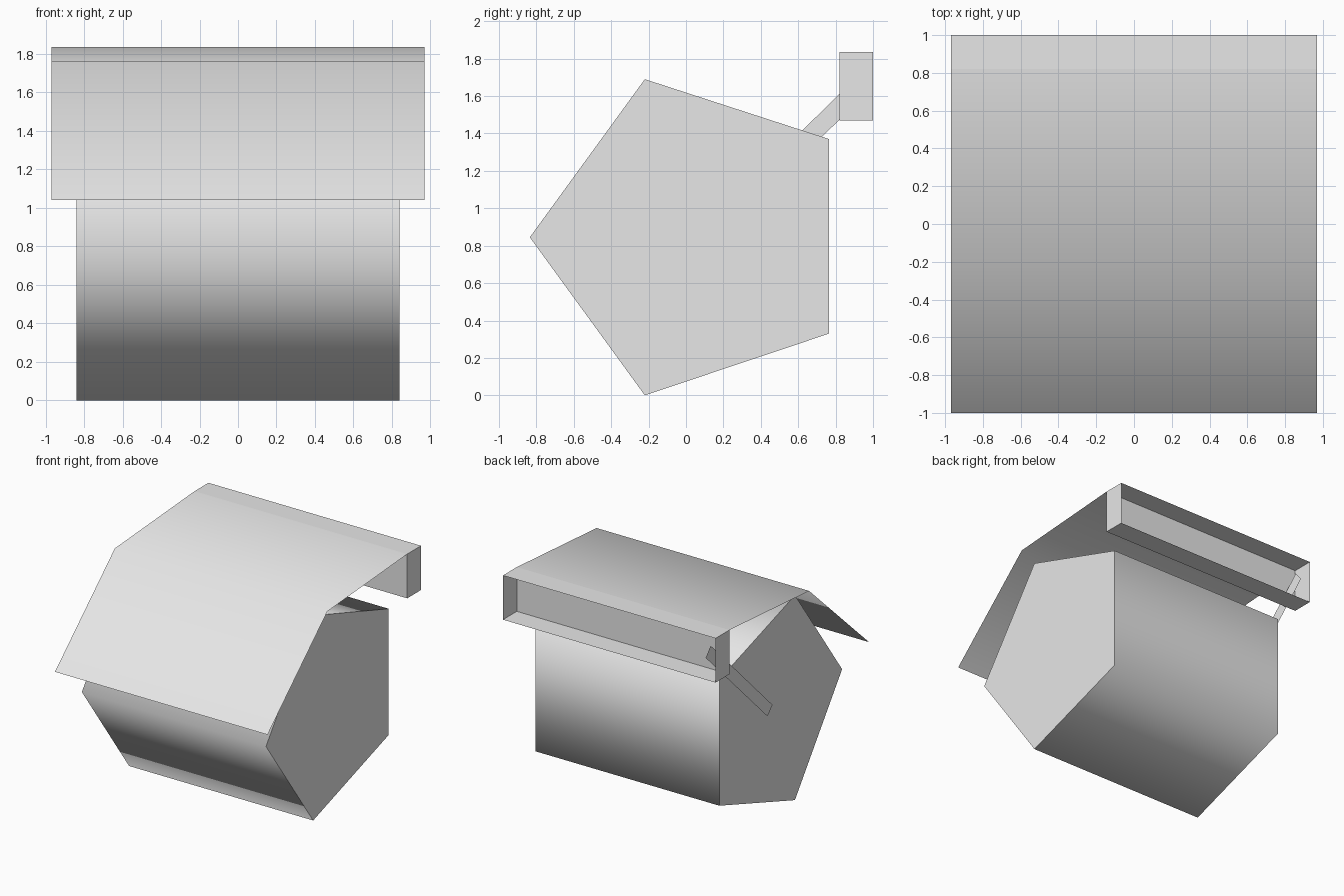
import bpy

if "Cube" in bpy.data.objects:
    bpy.data.objects.remove(bpy.data.objects["Cube"])

grey = bpy.data.materials.new("plain grey")
grey.diffuse_color = (0.8, 0.8, 0.8, 1)
grey.use_nodes = True
grey.node_tree.nodes["Principled BSDF"].inputs["Base Color"].default_value = grey.diffuse_color


def make(name, verts, faces, smooth=()):
    me = bpy.data.meshes.new(name)
    me.from_pydata(verts, [], faces)
    me.materials.append(grey)
    for p in me.polygons:
        p.use_smooth = p.index in smooth
    ob = bpy.data.objects.new(name, me)
    bpy.context.collection.objects.link(ob)
    return ob


def sweep(name, profile, half, closed=False, smooth=False):
    """Extrude a (y, z) profile along x; closed profiles get flat end caps."""
    n = len(profile)
    verts = [(s * half, y, z) for s in (-1, 1) for y, z in profile]
    count = n if closed else n - 1
    faces = [(i, n + i, n + (i + 1) % n, (i + 1) % n) for i in range(count)]
    if closed:
        faces += [tuple(range(n)), tuple(reversed(range(n, 2 * n)))]
    return make(name, verts, faces, range(count) if smooth else ())


# Five-sided drum body, smooth round the sides with flat ends
sweep("drum_body", [(-0.22, 0), (0.765, 0.33), (0.765, 1.37), (-0.22, 1.69), (-0.835, 0.845)][::-1],
      0.84, closed=True, smooth=True)

# Thin bent roof sheet
sweep("roof_sheet", [(-1, 1.04), (-0.22, 1.76), (0.82, 1.835)], 0.97, smooth=True)

# Trough at the rear, open at the back
X, y0, y1, z0, z1 = 0.97, 0.82, 1.0, 1.47, 1.835
make("rear_trough",
     [(-X, y0, z0), (X, y0, z0), (X, y0, z1), (-X, y0, z1),
      (-X, y1, z0), (X, y1, z0), (X, y1, z1), (-X, y1, z1)],
     [(0, 1, 2, 3), (0, 4, 5, 1), (1, 5, 6, 2), (2, 6, 7, 3), (3, 7, 4, 0)])

# Flat diagonal strut on the left end
make("side_strut", [(-0.88, y, z) for y, z in
                    ((0.13, 0.93), (0.935, 1.725), (1.0, 1.65), (0.195, 0.86))], [(0, 1, 2, 3)])

# Make face directions of the closed body consistent
import bmesh
body = bpy.data.objects["drum_body"].data
bm = bmesh.new()
bm.from_mesh(body)
bmesh.ops.recalc_face_normals(bm, faces=bm.faces)
bm.to_mesh(body)
bm.free()
